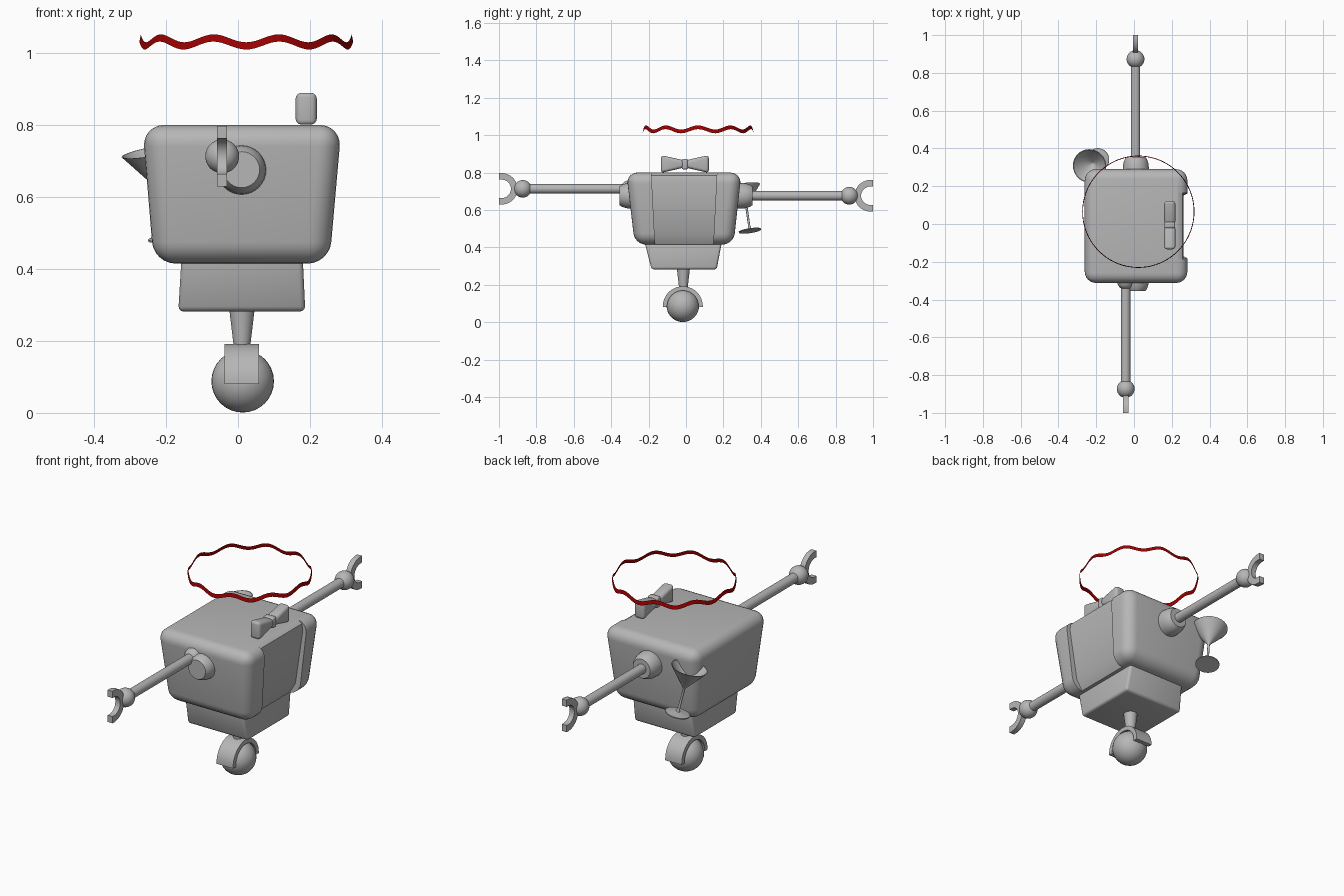
import bpy, bmesh, math
from mathutils import Vector

cube = bpy.data.objects.get("Cube")
if cube:
    bpy.data.objects.remove(cube, do_unlink=True)


def make_material(name, color):
    mat = bpy.data.materials.new(name)
    mat.use_nodes = True
    mat.diffuse_color = color
    mat.node_tree.nodes["Principled BSDF"].inputs["Base Color"].default_value = color
    return mat


GREY = make_material("plain grey", (0.47, 0.47, 0.47, 1))
RED = make_material("deep red", (0.35, 0.0, 0.0, 1))


def finish(bm, name, mat=GREY, inward=False):
    bmesh.ops.recalc_face_normals(bm, faces=bm.faces)
    if inward:
        bmesh.ops.reverse_faces(bm, faces=bm.faces)
    mesh = bpy.data.meshes.new(name)
    bm.to_mesh(mesh)
    bm.free()
    mesh.materials.append(mat)
    obj = bpy.data.objects.new(name, mesh)
    bpy.context.collection.objects.link(obj)
    bpy.ops.object.select_all(action='DESELECT')
    obj.select_set(True)
    bpy.context.view_layer.objects.active = obj
    bpy.ops.object.shade_smooth_by_angle(angle=math.radians(35))
    return obj


def tapered_box(name, low, high, bevel, segments, along_y=False):
    """Box between two rectangles (a0, a1, b0, b1, height), with rounded edges."""
    bm = bmesh.new()
    rings = []
    for a0, a1, b0, b1, h in (low, high):
        corners = [(a0, b0), (a1, b0), (a1, b1), (a0, b1)]
        rings.append([bm.verts.new((a, h, b) if along_y else (a, b, h)) for a, b in corners])
    bm.faces.new(rings[0])
    bm.faces.new(rings[1])
    for i in range(4):
        j = (i + 1) % 4
        bm.faces.new((rings[0][i], rings[0][j], rings[1][j], rings[1][i]))
    bmesh.ops.recalc_face_normals(bm, faces=bm.faces)
    bmesh.ops.bevel(bm, geom=bm.edges[:], offset=bevel, segments=segments,
                    profile=0.5, affect='EDGES')
    return finish(bm, name)


def prism(name, points, x0, x1):
    """Outline of (y, z) points extruded along x."""
    bm = bmesh.new()
    ends = [[bm.verts.new((x, y, z)) for y, z in points] for x in (x0, x1)]
    n = len(points)
    for end in ends:
        bm.faces.new(end)
    for i in range(n):
        j = (i + 1) % n
        bm.faces.new((ends[0][i], ends[0][j], ends[1][j], ends[1][i]))
    return finish(bm, name)


def arch(r_in, r_out, extra, steps=20):
    """Half ring outline opening downwards, with straight feet of length extra."""
    angles = [math.pi * i / steps for i in range(steps + 1)]
    outer = [(r_out * math.cos(a), r_out * math.sin(a)) for a in angles]
    inner = [(r_in * math.cos(a), r_in * math.sin(a)) for a in reversed(angles)]
    outer = [(r_out, -extra)] + outer + [(-r_out, -extra)]
    inner = [(-r_in, -extra)] + inner + [(r_in, -extra)]
    return outer + inner


def lathe(name, profile, origin, axis=(0, 0, 1), steps=32):
    """Spin a profile of (radius, height) about an axis from origin."""
    bm = bmesh.new()
    verts = [bm.verts.new((r, 0, h)) for r, h in profile]
    edges = [bm.edges.new(pair) for pair in zip(verts, verts[1:])]
    bmesh.ops.spin(bm, geom=verts + edges, cent=(0, 0, 0), axis=(0, 0, 1),
                   angle=math.tau, steps=steps)
    bmesh.ops.remove_doubles(bm, verts=bm.verts, dist=1e-5)
    turn = Vector((0, 0, 1)).rotation_difference(Vector(axis))
    for v in bm.verts:
        v.co = turn @ v.co + Vector(origin)
    return finish(bm, name)


def ball(name, center, radius):
    bm = bmesh.new()
    bmesh.ops.create_uvsphere(bm, u_segments=32, v_segments=16, radius=radius)
    bmesh.ops.translate(bm, verts=bm.verts, vec=center)
    return finish(bm, name)


# Rounded body with a recessed panel on its left side
body = tapered_box("body", (-0.234, 0.254, -0.274, 0.254, 0.415),
                   (-0.266, 0.288, -0.319, 0.297, 0.8), 0.06, 6)
bm = bmesh.new()
panel = [(0.235, 0.83), (0.235, 0.8), (0.257, 0.785), (0.263, 0.75),
         (0.23, 0.47), (0.19, 0.4), (0.4, 0.4), (0.4, 0.83)]
rows = []
for side in (-1, 1):
    rows.append([bm.verts.new((x, -0.01 + side * (0.155 + (z - 0.4) * 0.05), z))
                 for x, z in panel])
    bm.faces.new(rows[-1])
for i in range(len(panel)):
    j = (i + 1) % len(panel)
    bm.faces.new((rows[0][i], rows[0][j], rows[1][j], rows[1][i]))
cutter = finish(bm, "panel_cutter")
cutter.hide_render = True
cutter.hide_set(True)
cut = body.modifiers.new("panel", 'BOOLEAN')
cut.operation = 'DIFFERENCE'
cut.solver = 'EXACT'
cut.object = cutter
bpy.context.view_layer.objects.active = body
body.select_set(True)
bpy.ops.object.modifier_apply(modifier="panel")
bpy.data.objects.remove(cutter, do_unlink=True)
bpy.ops.object.shade_smooth_by_angle(angle=math.radians(35))

# Lower hull, neck, wheel ball and fender
tapered_box("lower_hull", (-0.166, 0.187, -0.184, 0.164, 0.282),
            (-0.157, 0.18, -0.222, 0.192, 0.43), 0.014, 3)
lathe("neck", [(0, 0), (0.023, 0), (0.036, 0.11), (0, 0.11)], (0.011, -0.014, 0.185))
ball("wheel_ball", (0.013, -0.017, 0.088), 0.087)
prism("fender", [(u - 0.017, v + 0.085) for u, v in arch(0.084, 0.107, 0.005)],
      -0.038, 0.058)

# Shoulder sockets: domes with a flat cap
for name, s in (("front_socket", -1), ("back_socket", 1)):
    lathe(name, [(0, 0), (0.069, 0), (0.069, 0.035), (0.066, 0.06), (0.059, 0.08),
                 (0.05, 0.094), (0, 0.094)], (0.01, s * 0.262, 0.676), (0, s, 0))

# Arms with shoulder, shaft, wrist and claw
for name, s, x, z in (("front", -1, -0.044, 0.713), ("back", 1, 0.008, 0.676)):
    ball(name + "_shoulder", (x, s * 0.302, z), 0.046)
    lathe(name + "_arm", [(0, 0), (0.025, 0), (0.025, 0.6), (0, 0.6)],
          (x, s * 0.27, z), (0, s, 0))
    ball(name + "_wrist", (x, s * 0.873, z), 0.047)
    outline = [(s * (0.985 - v), z + u) for u, v in arch(0.049, 0.084, 0.015)]
    prism(name + "_claw", outline, x - 0.014, x + 0.014)

# Bow on top
for name, s in (("bow_front", -1), ("bow_back", 1)):
    tapered_box(name, (0.16, 0.219, 0.826, 0.866, -0.006 + s * 0.006),
                (0.16, 0.219, 0.798, 0.893, -0.006 + s * 0.128), 0.016, 4, True)
tapered_box("bow_knot", (0.161, 0.218, 0.817, 0.873, -0.022),
            (0.161, 0.218, 0.817, 0.873, 0.01), 0.008, 3, True)

# Tilted cocktail glass
lathe("cocktail_glass",
      [(0, 0), (0.06, 0), (0.06, 0.005), (0.01, 0.013), (0.006, 0.03), (0.006, 0.135),
       (0.012, 0.145), (0.09, 0.247), (0.086, 0.247), (0.008, 0.155), (0, 0.152)],
      (-0.19, 0.342, 0.487), (-0.045, -0.035, 0.24))

# Wavy halo: a thin ribbon facing inwards
bm = bmesh.new()
count = 160
rings = []
for i in range(count):
    a = math.tau * i / count
    wave = 1.031 + 0.011 * math.cos(10 * a)
    rings.append([bm.verts.new((0.023 + r * math.cos(a), 0.065 + r * math.sin(a), wave + h))
                  for r, h in ((0.297, -0.01), (0.293, 0.01))])
for i in range(count):
    p, q = rings[i], rings[(i + 1) % count]
    bm.faces.new((p[0], q[0], q[1], p[1]))
finish(bm, "halo", RED, inward=True)
